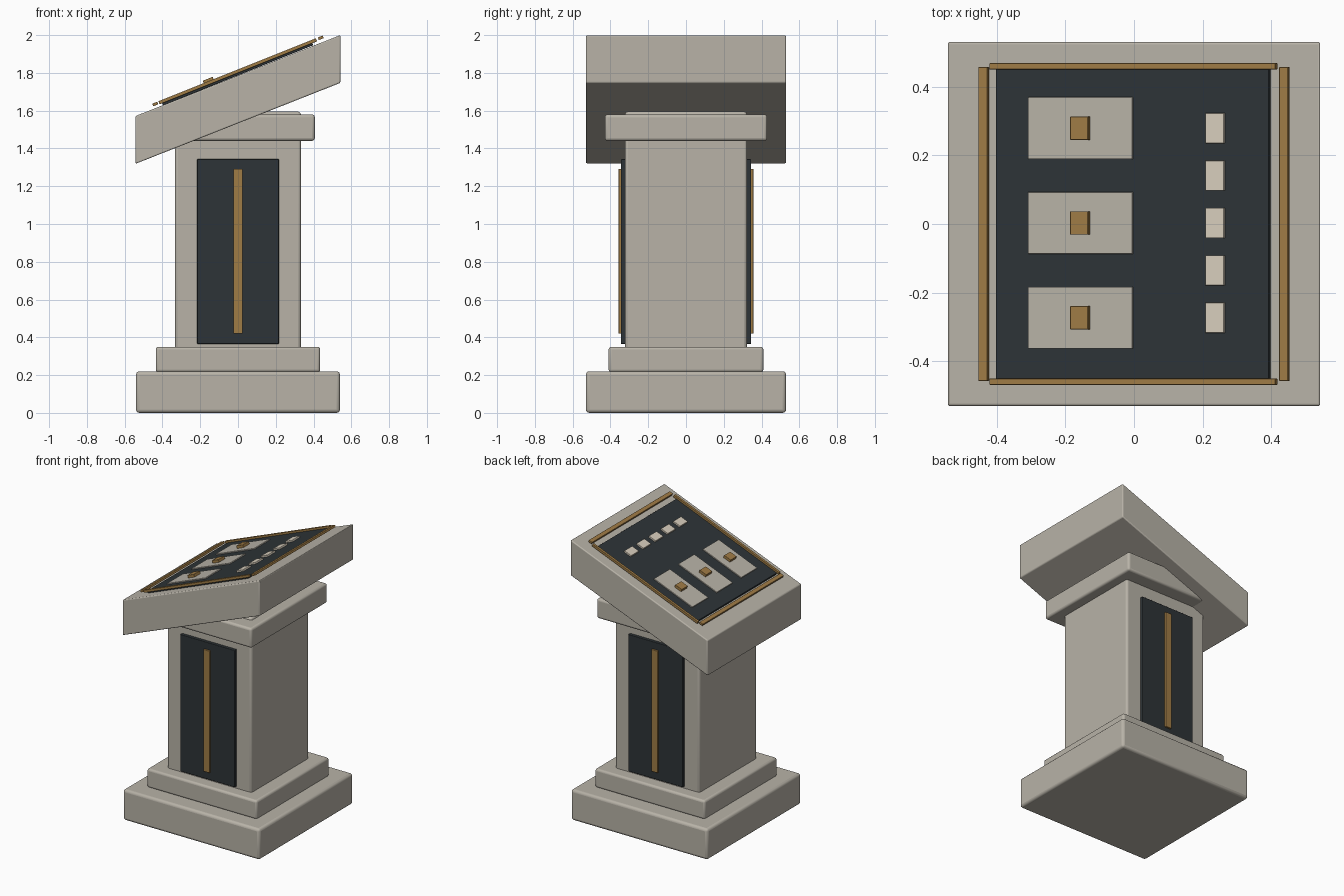
import bpy, bmesh, math

if "Cube" in bpy.data.objects:
    bpy.data.objects.remove(bpy.data.objects["Cube"])

def material(name, rgb):
    m = bpy.data.materials.new(name)
    m.diffuse_color = (*rgb, 1)
    m.use_nodes = True
    m.node_tree.nodes["Principled BSDF"].inputs["Base Color"].default_value = m.diffuse_color
    return m

STONE = material("stone", (0.48, 0.45, 0.39))
DARK = material("dark_panel", (0.027, 0.034, 0.038))
BRONZE = material("bronze", (0.35, 0.2, 0.06))
CREAM = material("cream", (0.69, 0.62, 0.51))

def box(name, lo, hi, mat, bevel=0.0, rise=0.0, tilt=0.0):
    """Box between two corners; rise shears z along x, tilt turns it about its centre."""
    size = [b - a for a, b in zip(lo, hi)]
    bm = bmesh.new()
    bmesh.ops.create_cube(bm, size=1)
    for v in bm.verts:
        v.co.x *= size[0]
        v.co.y *= size[1]
        v.co.z = v.co.z * size[2] + rise * v.co.x
    me = bpy.data.meshes.new(name)
    bm.to_mesh(me)
    bm.free()
    ob = bpy.data.objects.new(name, me)
    bpy.context.collection.objects.link(ob)
    ob.location = [(a + b) / 2 for a, b in zip(lo, hi)]
    ob.rotation_euler.y = -tilt
    me.materials.append(mat)
    if bevel:
        mod = ob.modifiers.new("soft_edges", 'BEVEL')
        mod.width, mod.segments = bevel, 3
        bpy.ops.object.select_all(action='DESELECT')
        ob.select_set(True)
        bpy.context.view_layer.objects.active = ob
        bpy.ops.object.shade_smooth_by_angle(angle=math.radians(35))
    return ob

# Pedestal
box("base", (-0.54, -0.53, 0), (0.54, 0.53, 0.22), STONE, 0.018)
box("plinth", (-0.435, -0.41, 0.215), (0.435, 0.41, 0.35), STONE, 0.015)
box("column", (-0.333, -0.323, 0.33), (0.333, 0.323, 1.595), STONE, 0.015)
box("capital", (-0.407, -0.43, 1.44), (0.407, 0.43, 1.58), STONE, 0.015)

# Sloped console with upright ends
box("console", (-0.542, -0.53, 1.533), (0.542, 0.53, 1.786), STONE, 0.007, rise=0.395)

# Inlaid panels on both broad faces
for side, s in (("front", -1), ("back", 1)):
    for part, w, z0, z1, y0, y1, mat in (
            ("inlay", 0.216, 0.365, 1.343, 0.315, 0.345, DARK),
            ("inlay_strip", 0.025, 0.42, 1.292, 0.34, 0.357, BRONZE)):
        ya, yb = sorted((s * y0, s * y1))
        box(f"{side}_{part}", (-w, ya, z0), (w, yb, z1), mat, 0.003)

# Parts lying on the sloped console top
TILT = math.radians(21.8)

def on_slope(name, x0, x1, y0, y1, h0, h1, mat):
    xc, half = (x0 + x1) / 2, (x1 - x0) / 2 / math.cos(TILT)
    z = 1.786 + math.tan(TILT) * xc
    return box(name, (xc - half, y0, z + h0), (xc + half, y1, z + h1), mat, 0.002, tilt=TILT)

on_slope("control_panel", -0.40, 0.395, -0.45, 0.45, 0.002, 0.018, DARK)
for label, s in (("near", -1), ("far", 1)):
    on_slope(f"{label}_trim", -0.418, 0.415, s * 0.459 - 0.009, s * 0.459 + 0.009, 0.014, 0.032, BRONZE)
    on_slope(f"{'low' if s < 0 else 'high'}_trim", s * 0.438 - 0.013, s * 0.438 + 0.013,
             -0.457, 0.457, 0.017, 0.032, BRONZE)

for i in range(3):
    y = (i - 1) * 0.276 + 0.003
    on_slope(f"pad_{i + 1}", -0.307, -0.003, y - 0.09, y + 0.09, 0.014, 0.026, STONE)
    on_slope(f"pad_knob_{i + 1}", -0.182, -0.13, y - 0.034, y + 0.034, 0.022, 0.046, BRONZE)

for i in range(5):
    y = (i - 2) * 0.138 + 0.003
    on_slope(f"button_{i + 1}", 0.21, 0.264, y - 0.044, y + 0.044, 0.014, 0.03, CREAM)
